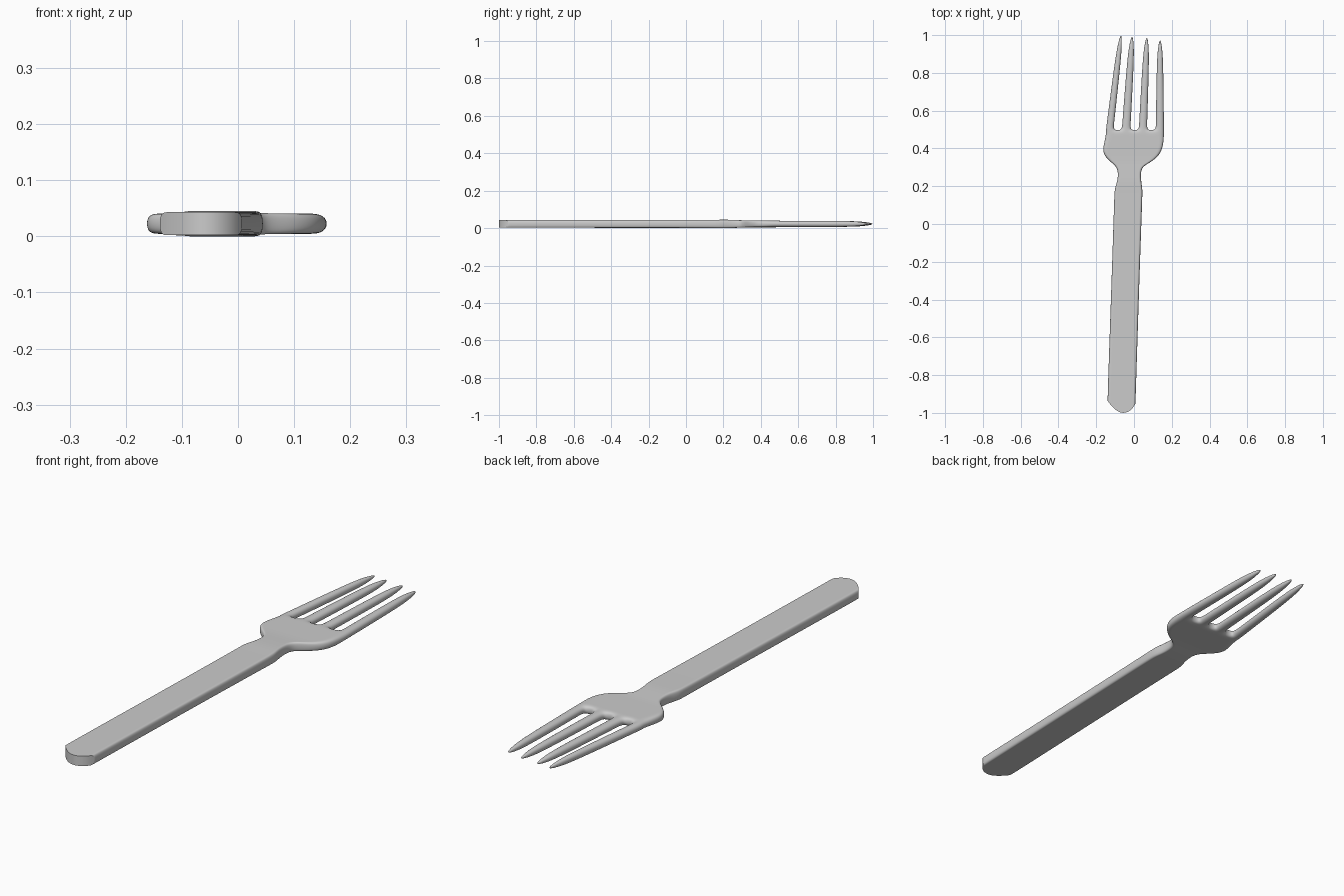
import bpy, bmesh

if "Cube" in bpy.data.objects:
    bpy.data.objects.remove(bpy.data.objects["Cube"])

ZC = 0.0225
N = 8
bm = bmesh.new()
pairs = {}          # top vertex -> bottom vertex
tops = []           # top faces as vertex lists


def row(xs, ys, h):
    verts = []
    for x, y in zip(xs, ys):
        t = bm.verts.new((x, y, ZC + h))
        pairs[t] = bm.verts.new((x, y, ZC - h))
        verts.append(t)
    return verts


def join(a, b):
    for i in range(len(a) - 1):
        tops.append((a[i], a[i + 1], b[i + 1], b[i]))


def columns(xl, xr, d):
    inner = [xl + d + (xr - xl - 2 * d) * i / (N - 3) for i in range(N - 2)]
    return [xl] + inner + [xr]


# Handle with rounded end: the end row follows an arc
end_y = [-0.935, -0.957, -0.981, -0.997, -1.001, -0.995, -0.977, -0.950]
end_row = row(columns(-0.140, 0.008, 0.015), end_y, 0.0205)
prev = end_row

# Handle, neck and shoulders: y, left, right, edge column width, half thickness
stations = [
    (-0.90, -0.140, 0.010, 0.015, 0.0205),
    (-0.35, -0.121, 0.027, 0.015, 0.0205),
    (0.13, -0.105, 0.044, 0.015, 0.0212),
    (0.185, -0.104, 0.046, 0.015, 0.0225),
    (0.225, -0.088, 0.038, 0.015, 0.0225),
    (0.275, -0.084, 0.036, 0.015, 0.0205),
    (0.307, -0.096, 0.048, 0.017, 0.019),
    (0.335, -0.133, 0.104, 0.022, 0.018),
    (0.375, -0.168, 0.143, 0.025, 0.018),
    (0.425, -0.160, 0.157, 0.028, 0.018),
]
for y, xl, xr, d, h in stations:
    cur = row(columns(xl, xr, d), [y] * N, h)
    join(prev, cur)
    prev = cur

# Root of the tines
base_x = [-0.150, -0.108, -0.066, -0.018, 0.024, 0.070, 0.114, 0.160]
for y in (0.47, 0.497):
    cur = row(base_x, [y] * N, 0.018)
    join(prev, cur)
    prev = cur

# Four tapering tines: fraction of length, width factor, half thickness
taper = [(0.06, 1.0, 0.018), (0.45, 0.90, 0.018), (0.78, 0.76, 0.017),
         (0.91, 0.52, 0.012), (1.0, 0.16, 0.004)]
for k, (tip_x, tip_y) in enumerate([(-0.069, 1.0), (-0.010, 0.995),
                                    (0.068, 0.989), (0.138, 0.974)]):
    last = prev[2 * k:2 * k + 2]
    a, b = base_x[2 * k:2 * k + 2]
    for s, w, h in taper:
        c = (a + b) / 2 * (1 - s) + tip_x * s
        half = (b - a) / 2 * w
        y = 0.497 + (tip_y - 0.497) * s
        cur = row([c - half, c + half], [y, y], h)
        join(last, cur)
        last = cur

# Top skin, mirrored bottom skin, and the wall around the rim
for f in tops:
    bm.faces.new(f)
    bm.faces.new([pairs[v] for v in reversed(f)])
rim = [e for e in bm.edges if e.is_boundary and e.verts[0] in pairs]
for e in rim:
    a, b = e.verts
    bm.faces.new((a, b, pairs[b], pairs[a]))
bmesh.ops.recalc_face_normals(bm, faces=bm.faces)

# Crisp flat end of the handle
crease = bm.edges.layers.float.new("crease_edge")
end_set = set(end_row) | {pairs[v] for v in end_row}
for e in bm.edges:
    if all(v in end_set for v in e.verts):
        a, b = e.verts
        vertical = pairs.get(a) == b or pairs.get(b) == a
        corner = a in (end_row[0], end_row[-1]) or b in (end_row[0], end_row[-1])
        if not vertical or corner:
            e[crease] = 1.0

mesh = bpy.data.meshes.new("fork")
bm.to_mesh(mesh)
bm.free()
fork = bpy.data.objects.new("fork", mesh)
bpy.context.collection.objects.link(fork)
sub = fork.modifiers.new("smooth", 'SUBSURF')
sub.levels = sub.render_levels = 3

# Apply the smoothing, then shade with the end edges kept sharp
bpy.context.view_layer.objects.active = fork
fork.select_set(True)
bpy.ops.object.modifier_apply(modifier="smooth")
bpy.ops.object.shade_smooth_by_angle(angle=0.6)
